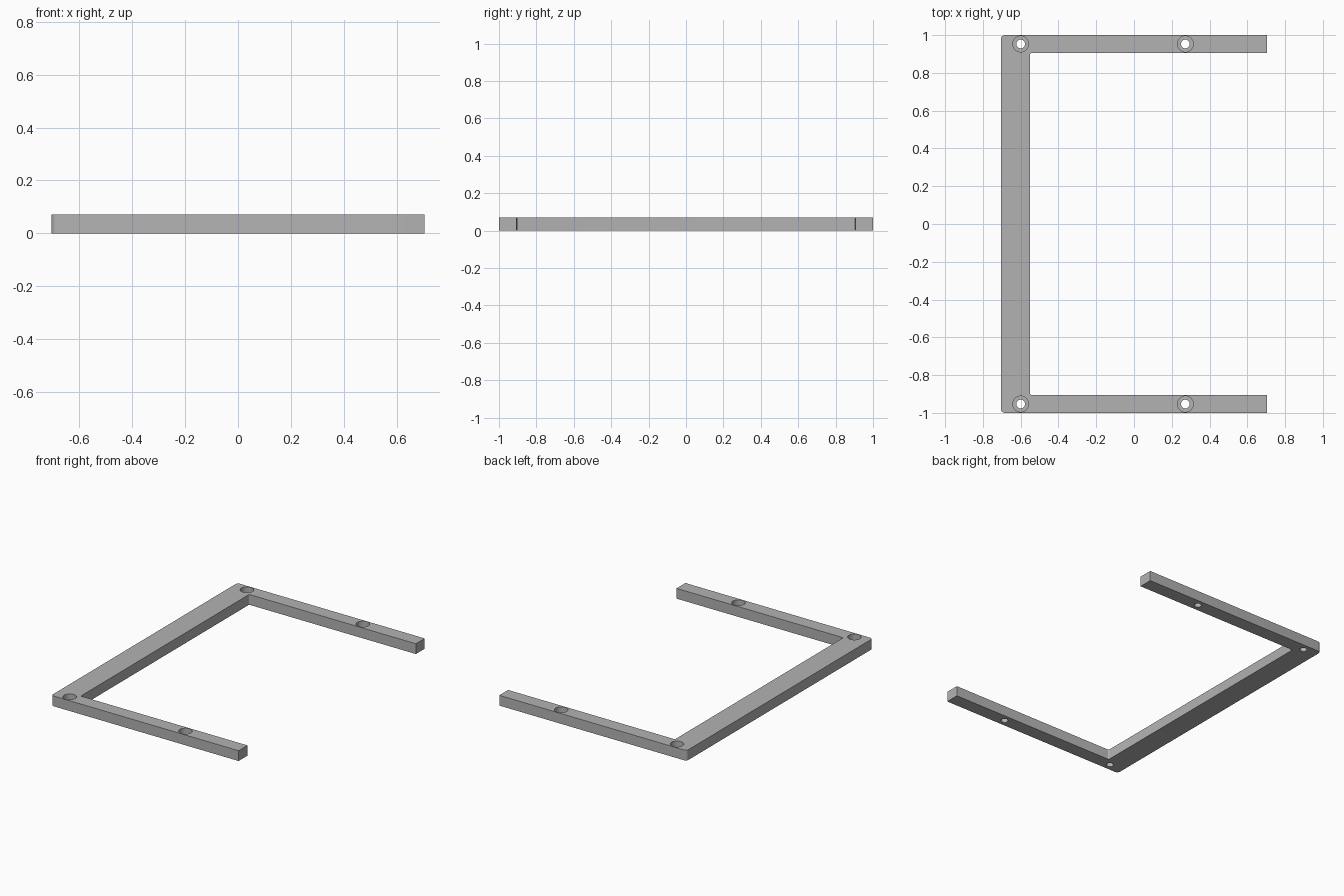
import bpy, bmesh
from mathutils import Matrix

HEIGHT = 0.07
cube = bpy.data.objects.get("Cube")
if cube:
    bpy.data.objects.remove(cube, do_unlink=True)

grey = bpy.data.materials.new("plain grey")
grey.use_nodes = True
colour = (0.45, 0.45, 0.45, 1)
grey.diffuse_color = colour
grey.node_tree.nodes["Principled BSDF"].inputs["Base Color"].default_value = colour


def add_object(name, bm):
    bmesh.ops.recalc_face_normals(bm, faces=bm.faces)
    mesh = bpy.data.meshes.new(name)
    bm.to_mesh(mesh)
    bm.free()
    mesh.materials.append(grey)
    obj = bpy.data.objects.new(name, mesh)
    bpy.context.collection.objects.link(obj)
    return obj


def round_edges(bm, x, radius):
    # Round the upright edges standing at one x position
    edges = [e for e in bm.edges if all(abs(v.co.x - x) < 0.001 for v in e.verts)
             and abs(e.verts[0].co.z - e.verts[1].co.z) > 0.01]
    bmesh.ops.bevel(bm, geom=edges, offset=radius, segments=6, profile=0.5, affect='EDGES')


# U-shaped bracket: wide spine with two narrow arms
half = [(0.705, 1), (-0.705, 1), (-0.705, -1), (0.705, -1),
        (0.705, -0.905), (-0.55, -0.905), (-0.55, 0.905), (0.705, 0.905)]
bm = bmesh.new()
face = bm.faces.new([bm.verts.new((x, y, 0)) for x, y in half])
top = bmesh.ops.extrude_face_region(bm, geom=[face])["geom"]
bmesh.ops.translate(bm, vec=(0, 0, HEIGHT),
                    verts=[v for v in top if isinstance(v, bmesh.types.BMVert)])
round_edges(bm, -0.705, 0.022)
round_edges(bm, -0.55, 0.008)
bracket = add_object("bracket_frame", bm)


def hole_cutter(name, radius, low, high):
    # One cylinder at each of the four screw positions
    bm = bmesh.new()
    for x in (-0.6, 0.272):
        for y in (-0.953, 0.953):
            bmesh.ops.create_cone(bm, cap_ends=True, segments=32, radius1=radius, radius2=radius,
                                  depth=high - low,
                                  matrix=Matrix.Translation((x, y, (low + high) / 2)))
    obj = add_object(name, bm)
    obj.hide_render = True
    return obj


# Through holes with wider flat-bottomed recesses for the screw heads
cutters = [hole_cutter("screw_hole_cutter", 0.023, -0.05, 0.15),
           hole_cutter("screw_head_cutter", 0.042, 0.03, 0.15)]
bpy.ops.object.select_all(action='DESELECT')
bracket.select_set(True)
bpy.context.view_layer.objects.active = bracket
for cutter in cutters:
    mod = bracket.modifiers.new(cutter.name, 'BOOLEAN')
    mod.operation = 'DIFFERENCE'
    mod.solver = 'EXACT'
    mod.object = cutter
    bpy.ops.object.modifier_apply(modifier=mod.name)
    bpy.data.objects.remove(cutter, do_unlink=True)
bpy.ops.object.shade_smooth_by_angle()
